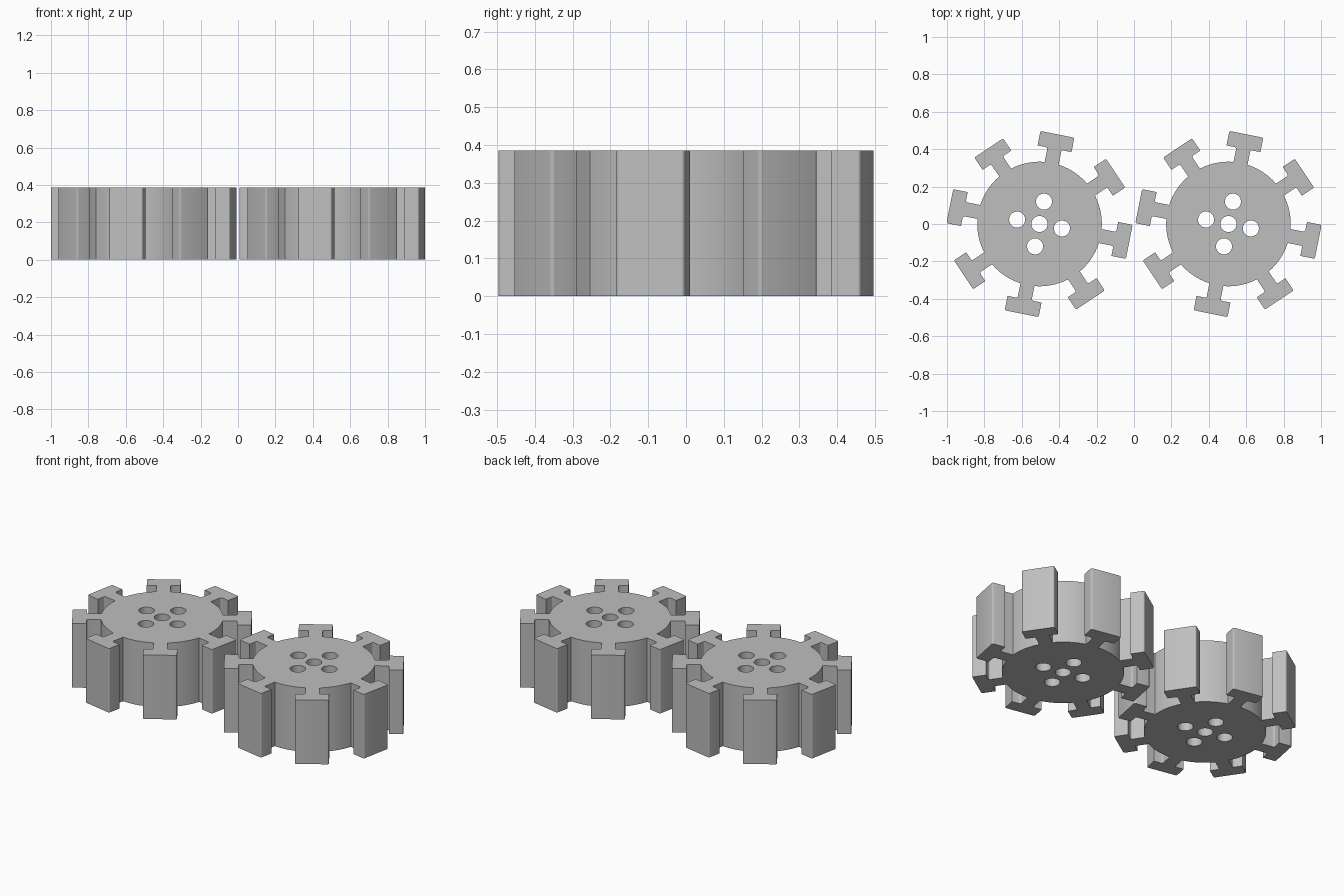
import bpy, bmesh, math
from mathutils import Vector, Matrix

if "Cube" in bpy.data.objects:
    bpy.data.objects.remove(bpy.data.objects["Cube"])

HEIGHT = 0.385
BODY_R, TIP_R, BAR_R = 0.333, 0.489, 0.410   # disc, outer face of tooth, underside of bar
BAR_W, STEM_W = 0.0925, 0.038                # half widths
HOLE_R, HOLE_RING = 0.043, 0.122
TEETH = 8
PHASE = math.radians(78.75)

grey = bpy.data.materials.new("plain grey")
grey.diffuse_color = (0.52, 0.52, 0.52, 1)
grey.use_nodes = True
grey.node_tree.nodes["Principled BSDF"].inputs["Base Color"].default_value = grey.diffuse_color


def fillet(p, d1, d2, r, n=4):
    """Round a square corner p with arms d1 (incoming side) and d2."""
    p, d1, d2 = Vector(p), Vector(d1), Vector(d2)
    c = p + r * (d1 + d2)
    angles = [i * math.pi / 2 / n for i in range(n + 1)]
    return [c - r * (d2 * math.cos(t) + d1 * math.sin(t)) for t in angles]


def tooth_profile():
    """T-shaped tooth along +x, lower half mirrored to the upper half."""
    base = Vector((math.sqrt(BODY_R ** 2 - STEM_W ** 2), -STEM_W))
    half = [base]
    half += fillet((BAR_R, -STEM_W), (-1, 0), (0, -1), 0.010)
    half.append(Vector((BAR_R, -BAR_W)))
    half += fillet((TIP_R, -BAR_W), (-1, 0), (0, 1), 0.009)
    return half + [Vector((p.x, -p.y)) for p in reversed(half)]


def circle(cx, cy, r, n=32):
    return [Vector((cx + r * math.cos(2 * math.pi * i / n),
                    cy + r * math.sin(2 * math.pi * i / n))) for i in range(n)]


def gear_outline():
    pts, step = [], 2 * math.pi / TEETH
    edge = math.asin(STEM_W / BODY_R)
    for k in range(TEETH):
        a = PHASE + k * step
        rot = Matrix.Rotation(a, 2)
        pts += [rot @ p for p in tooth_profile()]
        # disc arc to the next tooth
        for i in range(1, 10):
            t = a + edge + (step - 2 * edge) * i / 10
            pts.append(Vector((BODY_R * math.cos(t), BODY_R * math.sin(t))))
    return pts


def make_gear(name, x):
    # filled profile with centre bore and four surrounding holes
    loops = [gear_outline(), circle(0, 0, HOLE_R)]
    for k in range(4):
        a = PHASE + k * math.pi / 2
        loops.append(circle(HOLE_RING * math.cos(a), HOLE_RING * math.sin(a), HOLE_R))
    curve = bpy.data.curves.new(name, 'CURVE')
    curve.dimensions = '2D'
    curve.fill_mode = 'BOTH'
    curve.extrude = HEIGHT / 2
    for loop in loops:
        spline = curve.splines.new('POLY')
        spline.points.add(len(loop) - 1)
        for pt, co in zip(spline.points, loop):
            pt.co = (co.x, co.y, 0, 1)
        spline.use_cyclic_u = True
    obj = bpy.data.objects.new(name, curve)
    bpy.context.collection.objects.link(obj)
    obj.location = (x, 0, HEIGHT / 2)

    # turn into a clean closed mesh
    bpy.ops.object.select_all(action='DESELECT')
    obj.select_set(True)
    bpy.context.view_layer.objects.active = obj
    bpy.ops.object.convert(target='MESH')
    obj = bpy.context.view_layer.objects.active
    bm = bmesh.new()
    bm.from_mesh(obj.data)
    bmesh.ops.remove_doubles(bm, verts=bm.verts, dist=1e-5)
    bmesh.ops.recalc_face_normals(bm, faces=bm.faces)
    bm.to_mesh(obj.data)
    bm.free()
    obj.data.materials.clear()
    obj.data.materials.append(grey)
    bpy.ops.object.shade_smooth_by_angle(angle=math.radians(30))


make_gear("left_gear", -0.505)
make_gear("right_gear", 0.505)
